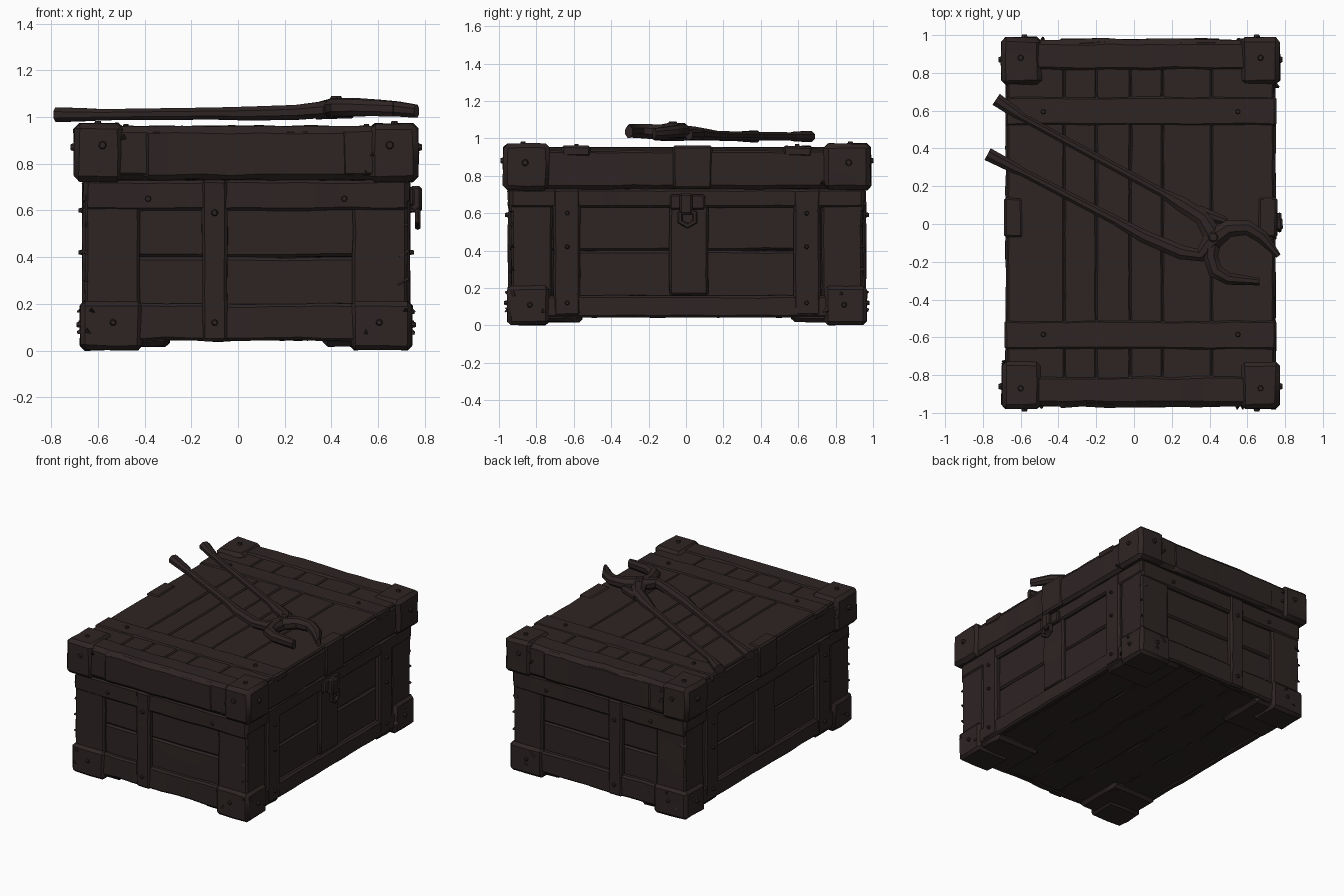
import bpy, bmesh, math, random
from mathutils import Vector, Matrix, noise

random.seed(4)
cube = bpy.data.objects.get("Cube")
if cube:
    bpy.data.objects.remove(cube)

wood = bpy.data.materials.new("dark brown wood")
wood.use_nodes = True
COLOUR = (0.027, 0.018, 0.0175, 1)
wood.diffuse_color = COLOUR
wood.node_tree.nodes["Principled BSDF"].inputs["Base Color"].default_value = COLOUR

CX, CY = 0.035, 0.005          # centre of the chest
HX, HY = 0.69, 0.94            # half size of the body
LID, BOTTOM, TOP = 0.73, 0.05, 0.955


def finish(name, bm):
    bmesh.ops.recalc_face_normals(bm, faces=bm.faces)
    mesh = bpy.data.meshes.new(name)
    bm.to_mesh(mesh)
    bm.free()
    mesh.materials.append(wood)
    obj = bpy.data.objects.new(name, mesh)
    bpy.context.collection.objects.link(obj)
    return obj


def board(name, x, y, z, rough=0.005, bevel=0.012, step=0.11):
    """Worn box between the given (low, high) ranges."""
    bm = bmesh.new()
    bmesh.ops.create_cube(bm, size=1)
    size = Vector([abs(r[1] - r[0]) for r in (x, y, z)])
    mid = Vector([(r[0] + r[1]) / 2 for r in (x, y, z)])
    bm.transform(Matrix.Translation(mid) @ Matrix.Diagonal(size).to_4x4())
    bmesh.ops.bevel(bm, geom=bm.edges[:], offset=min(bevel, min(size) * 0.3),
                    segments=1, affect='EDGES')
    for axis in range(3):
        normal = Vector([float(i == axis) for i in range(3)])
        count = int(size[axis] / step)
        for i in range(1, count):
            co = mid + normal * size[axis] * (i / count - 0.5)
            bmesh.ops.bisect_plane(bm, geom=bm.verts[:] + bm.edges[:] + bm.faces[:],
                                   plane_co=co, plane_no=normal)
    for v in bm.verts:
        v.co += noise.noise_vector(v.co * 9 + mid * 3) * rough
    return finish(name, bm)


def span(axis_centre, half, sign, depth, out=0.0):
    """Range measured inwards from one outer side."""
    outer = axis_centre + sign * (half + out)
    return tuple(sorted((outer, outer - sign * depth)))


def both(centre, half):
    return (centre - half, centre + half)


def rivet(place, direction, radius=0.017):
    bm = bmesh.new()
    turn = Vector(direction).to_track_quat('Z', 'Y').to_matrix().to_4x4()
    bmesh.ops.create_cone(bm, cap_ends=True, segments=7, radius1=radius, radius2=radius * 0.6,
                          depth=0.024, matrix=Matrix.Translation(place) @ turn)
    finish("rivet", bm)


def splinter(place, direction):
    bm = bmesh.new()
    aim = Vector(direction) + Vector([random.uniform(-0.6, 0.6) for _ in range(3)])
    turn = aim.to_track_quat('Z', 'Y').to_matrix().to_4x4()
    bmesh.ops.create_cone(bm, cap_ends=True, segments=3, radius1=0.03, radius2=0.004,
                          depth=0.045, matrix=Matrix.Translation(place) @ turn)
    finish("splinter", bm)


# Body boards: two rows stacked on every side, plus the floor planks
for low, high in ((BOTTOM, 0.4), (0.4, LID)):
    board("body_boards", both(CX, HX - 0.025), both(CY, HY - 0.025), (low, high), step=0.16)
for i in range(5):
    w = (HX - 0.03) * 2 / 5
    left = CX - HX + 0.03 + i * w
    board("floor_plank", (left, left + w), both(CY, HY - 0.03), (BOTTOM - 0.005, 0.1))

# Horizontal rails on the four sides
for s in (-1, 1):
    fy, fx = span(CY, HY, s, 0.04), span(CX, HX, s, 0.04)
    board("end_top_rail", both(CX, HX), span(CY, HY, s, 0.04, 0.008), (0.6, LID))
    board("side_top_rail", span(CX, HX, s, 0.04, 0.008), both(CY, HY), (0.63, LID))
    board("end_bottom_rail", both(CX, HX), span(CY, HY, s, 0.05, 0.008), (0.042, 0.2), 0.009)
    board("side_bottom_rail", span(CX, HX, s, 0.05, 0.008), both(CY, HY), (0.042, 0.16), 0.007)
    # Middle stiles
    board("end_middle_stile", (-0.155, -0.045), span(CY, HY, s, 0.05, 0.018), (0.04, LID))
    board("side_middle_stile", fx, (-0.09, 0.12), (0.16, LID))
    for t in (-1, 1):
        # Corner posts, inner stiles, feet
        board("corner_post", span(CX, HX, s, 0.235), span(CY, HY, t, 0.22), (BOTTOM, LID))
        board("side_stile", span(CX, HX, s, 0.05, 0.012),
              span(CY, HY - 0.225, t, 0.145), (0.05, LID))
        board("foot_cap", span(CX, HX, s, 0.265, 0.02), span(CY, HY, t, 0.225, 0.02),
              (0.003, 0.21), 0.007, 0.02)
        board("foot_runner", span(CX, HX, s, 0.36), span(CY, HY, t, 0.37, -0.01),
              (0.018, 0.1), 0.007, 0.02)
        # Foot rivets
        rivet((CX + s * (HX - 0.12), CY + t * (HY + 0.025), 0.12), (0, t, 0))
        rivet((CX + s * (HX + 0.025), CY + t * (HY - 0.1), 0.11), (s, 0, 0))
        rivet((CX + s * (HX - 0.27), CY + t * (HY + 0.008), 0.65), (0, t, 0))
        for z in (0.12, 0.42, 0.6):
            rivet((CX + s * (HX + 0.017), CY + t * (HY - 0.3), z), (s, 0, 0), 0.014)
    for z in (0.12, 0.59):
        rivet((-0.1, CY + s * (HY + 0.022), z), (0, s, 0))

# Lid: rim, planks along the length, cross straps, end bands
LX, LY = HX + 0.025, HY + 0.025
board("lid_core", both(CX, LX), both(CY, LY), (LID, TOP - 0.012), 0.006, 0.02)
edges = (-0.67, -0.37, -0.2, -0.02, 0.15, 0.41, 0.74)
for a, b in zip(edges, edges[1:]):
    board("lid_plank", (a, b), both(CY, LY - 0.03), (0.9, TOP - 0.003), 0.004, 0.008)
for s in (-1, 1):
    board("lid_strap", both(CX, LX + 0.003), span(CY, 0.67, s, 0.155), (0.9, TOP + 0.004), 0.005)
    board("lid_end_band", both(CX, LX + 0.008), span(CY, LY, s, 0.17, 0.004),
          (LID + 0.005, TOP + 0.006), 0.007, 0.025)
    board("lid_end_plate", both(CX, 0.44), span(CY, LY, s, 0.08, 0.01), (0.735, 0.95), 0.008, 0.02)
    board("lid_side_plate", span(CX, LX, s, 0.1, 0.008), (-0.07, 0.14), (LID, TOP + 0.006))
    for t in (-1, 1):
        board("lid_corner_cap", span(CX, LX, s, 0.21, 0.022), span(CY, LY, t, 0.25, 0.018),
              (LID - 0.006, 0.973), 0.008, 0.024)
        rivet((CX + s * (LX - 0.1), CY + t * (LY + 0.02), 0.88), (0, t, 0), 0.022)
        rivet((CX + s * (LX + 0.025), CY + t * (LY - 0.1), 0.87), (s, 0, 0), 0.022)
        rivet((CX + s * (LX - 0.08), CY + t * (LY - 0.09), 0.972), (0, 0, 1), 0.02)
        rivet((CX + s * (LX - 0.2), CY + t * 0.59, TOP + 0.004), (0, 0, 1))
        # Splintered corners and edges
        for z in (0.08, 0.17, 0.76, 0.84, 0.91):
            grow = 0.012 if z > LID else 0
            splinter((CX + s * (HX + 0.012 + grow), CY + t * (HY - random.uniform(0, 0.22)), z), (s, 0, 0))
            splinter((CX + s * (HX - random.uniform(0, 0.18)), CY + t * (HY + 0.012 + grow), z), (0, t, 0))
        for z in (0.3, 0.42, 0.54):
            splinter((CX + s * (HX - 0.012), CY + t * (HY - 0.012), z), (s, t * 0.7, 0))

# Latch on the +x side
board("latch_plate", (0.72, 0.755), (-0.085, 0.1), (0.62, 0.7), 0.003, 0.008)
board("latch_hasp", (0.735, 0.788), (-0.035, 0.035), (0.59, 0.705), 0.003, 0.012)
bm = bmesh.new()
for i in range(6):
    a = [Vector((0.77, 0.008 + 0.045 * math.sin(k * math.pi / 3),
                 0.577 + 0.045 * math.cos(k * math.pi / 3))) for k in (i, i + 1)]
    turn = (a[1] - a[0]).to_track_quat('Z', 'Y').to_matrix().to_4x4()
    bmesh.ops.create_cone(bm, cap_ends=True, segments=6, radius1=0.014, radius2=0.014,
                          depth=0.058, matrix=Matrix.Translation((a[0] + a[1]) / 2) @ turn)
finish("latch_ring", bm)


def bar(name, points):
    """Eight-sided bar through (x, y, z, half width, half height) points."""
    bm = bmesh.new()
    rings = []
    for i, (x, y, z, w, h) in enumerate(points):
        before, after = points[max(i - 1, 0)], points[min(i + 1, len(points) - 1)]
        side = Vector((before[1] - after[1], after[0] - before[0], 0)).normalized()
        ring = []
        for k in range(8):
            a = (k + 0.5) * math.pi / 4
            ring.append(bm.verts.new(Vector((x, y, z)) + side * w * 1.08 * math.cos(a)
                                     + Vector((0, 0, h * 1.08 * math.sin(a)))))
        rings.append(ring)
    for a, b in zip(rings, rings[1:]):
        for k in range(8):
            bm.faces.new((a[k], a[k - 1], b[k - 1], b[k]))
    bm.faces.new(rings[0])
    bm.faces.new(rings[-1])
    return finish(name, bm)


# Tongs: two bent bars crossing at a pivot
bar("tongs_bar_back", [
    (-0.73, 0.66, 1.01, 0.035, 0.03), (-0.62, 0.585, 1.01, 0.028, 0.026),
    (-0.59, 0.565, 1.01, 0.021, 0.022), (0.15, 0.165, 1.015, 0.023, 0.024),
    (0.25, 0.105, 1.02, 0.04, 0.03), (0.36, 0.035, 1.03, 0.042, 0.033),
    (0.42, -0.06, 1.035, 0.055, 0.04), (0.405, -0.17, 1.035, 0.04, 0.04),
    (0.43, -0.25, 1.04, 0.04, 0.038), (0.5, -0.29, 1.04, 0.032, 0.036),
    (0.665, -0.305, 1.035, 0.02, 0.032)])
bar("tongs_bar_front", [
    (-0.775, 0.37, 1.01, 0.035, 0.032), (-0.63, 0.295, 1.01, 0.029, 0.027),
    (-0.59, 0.275, 1.01, 0.022, 0.024), (-0.1, 0.02, 1.015, 0.025, 0.026),
    (0.05, -0.065, 1.015, 0.035, 0.03), (0.25, -0.15, 1.02, 0.038, 0.032),
    (0.35, -0.165, 1.03, 0.036, 0.035), (0.42, -0.08, 1.04, 0.055, 0.042),
    (0.5, -0.025, 1.042, 0.045, 0.04), (0.6, -0.02, 1.04, 0.04, 0.035),
    (0.68, -0.07, 1.035, 0.035, 0.032), (0.765, -0.17, 1.025, 0.014, 0.028)])
bar("tongs_spur", [(0.34, 0.06, 1.02, 0.04, 0.03), (0.49, 0.015, 1.02, 0.02, 0.025)])
rivet((0.42, -0.07, 1.078), (0, 0, 1), 0.035)

# Smooth shading with crisp edges
bpy.ops.object.select_all(action='DESELECT')
for obj in bpy.context.collection.objects:
    if obj.type == 'MESH':
        obj.select_set(True)
        bpy.context.view_layer.objects.active = obj
bpy.ops.object.shade_smooth_by_angle(angle=math.radians(35))
